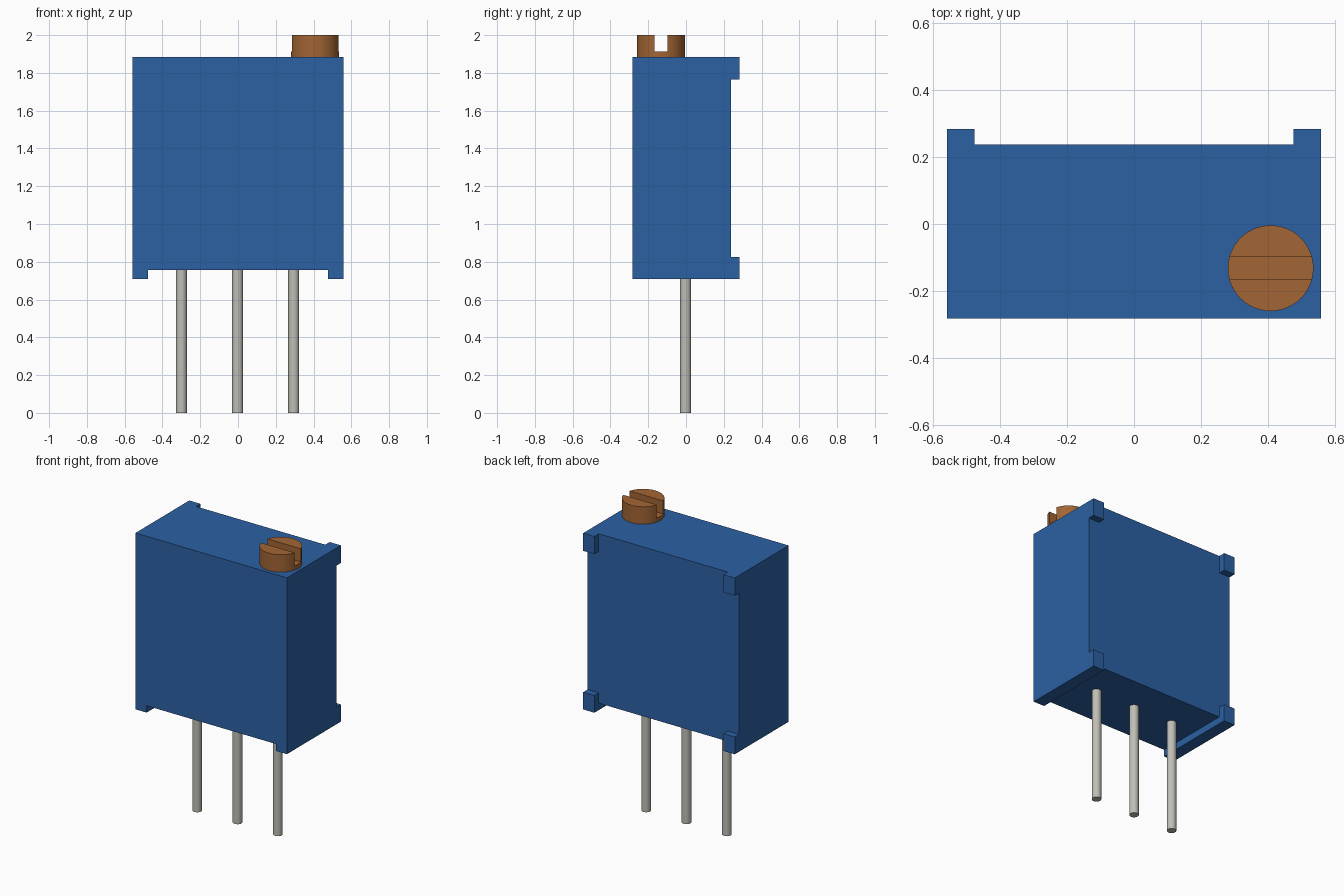
import bpy

if "Cube" in bpy.data.objects:
    bpy.data.objects.remove(bpy.data.objects["Cube"])


def material(name, rgb):
    m = bpy.data.materials.new(name)
    m.diffuse_color = (*rgb, 1)
    m.use_nodes = True
    m.node_tree.nodes["Principled BSDF"].inputs["Base Color"].default_value = m.diffuse_color
    return m


def box(name, lo, hi):
    bpy.ops.mesh.primitive_cube_add(size=1, location=[(a + b) / 2 for a, b in zip(lo, hi)])
    ob = bpy.context.object
    ob.name = name
    ob.scale = [b - a for a, b in zip(lo, hi)]
    bpy.ops.object.transform_apply(location=False, rotation=False, scale=True)
    return ob


def cylinder(name, x, y, z0, z1, r, sides):
    bpy.ops.mesh.primitive_cylinder_add(vertices=sides, radius=r, depth=z1 - z0,
                                        location=(x, y, (z0 + z1) / 2))
    ob = bpy.context.object
    ob.name = name
    return ob


def carve(ob, lo, hi):
    cutter = box("cutter", lo, hi)
    cutter.hide_render = True
    mod = ob.modifiers.new("carve", 'BOOLEAN')
    mod.operation = 'DIFFERENCE'
    mod.solver = 'EXACT'
    mod.object = cutter
    bpy.context.view_layer.objects.active = ob
    bpy.ops.object.modifier_apply(modifier=mod.name)
    bpy.data.objects.remove(cutter)


def smooth(ob):
    bpy.ops.object.select_all(action='DESELECT')
    ob.select_set(True)
    bpy.context.view_layer.objects.active = ob
    bpy.ops.object.shade_smooth_by_angle()


blue = material("blue_plastic", (0.025, 0.12, 0.37))
brass = material("brass", (0.36, 0.13, 0.035))
metal = material("pin_metal", (0.52, 0.52, 0.47))

# housing: one block, carved to leave bottom rails and four back standoffs
body = box("housing", (-0.558, -0.282, 0.71), (0.558, 0.284, 1.884))
carve(body, (-0.476, -1, 0.5), (0.476, 1, 0.756))        # channel between rails
carve(body, (-0.476, 0.238, 0.5), (0.476, 1, 2.2))       # back recess, vertical
carve(body, (-1, 0.238, 0.825), (1, 1, 1.766))           # back recess, horizontal
body.data.materials.append(blue)

# adjustment screw with a slot along x
screw = cylinder("adjustment_screw", 0.408, -0.132, 1.884, 2.0, 0.128, 48)
carve(screw, (0.2, -0.166, 1.912), (0.65, -0.098, 2.1))
screw.data.materials.append(brass)
smooth(screw)

# three lead pins
for name, x in (("left_pin", -0.299), ("middle_pin", -0.002), ("right_pin", 0.295)):
    pin = cylinder(name, x, -0.002, 0, 0.758, 0.029, 32)
    pin.data.materials.append(metal)
    smooth(pin)
